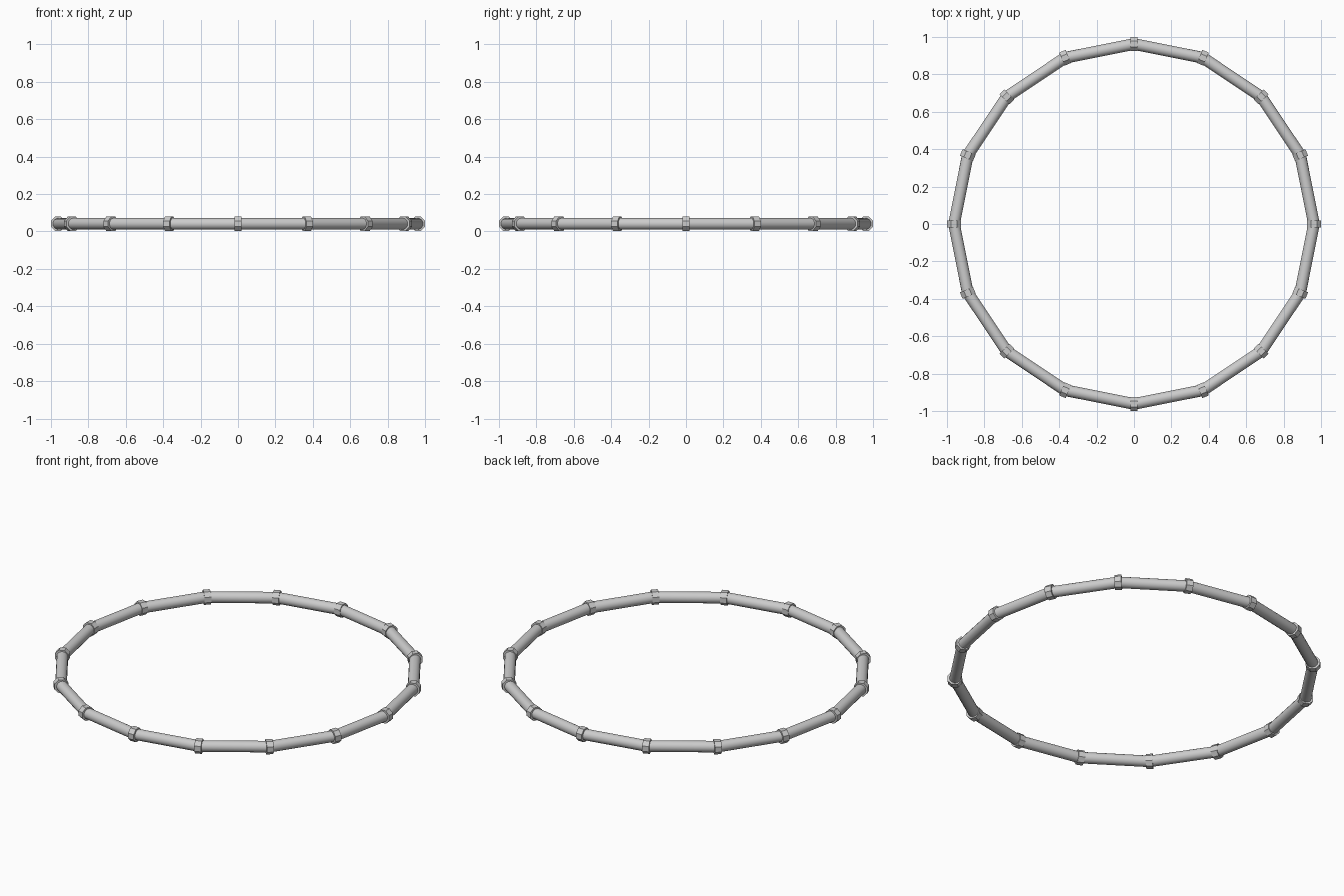
import bpy, math
from mathutils import Vector

if "Cube" in bpy.data.objects:
    bpy.data.objects.remove(bpy.data.objects["Cube"])

N = 16          # straight tubes around the ring
R = 0.962       # radius to the joints
Z = 0.041       # height of the tube centre


def rod(name, centre, direction, radius, length, sides, smooth, turn=0.0):
    bpy.ops.mesh.primitive_cylinder_add(vertices=sides, radius=radius, depth=length)
    ob = bpy.context.object
    ob.name = name
    ang = math.atan2(direction.y, direction.x)
    for v in ob.data.vertices:
        x, y, z = v.co
        c, s = math.cos(turn), math.sin(turn)
        v.co = (z, x * c - y * s, x * s + y * c)   # lay the axis along x
    ob.location = centre
    ob.rotation_euler = (0, 0, ang)
    if smooth:
        bpy.ops.object.shade_smooth_by_angle(angle=math.radians(50))
    return ob


joints = [Vector((R * math.cos(2 * math.pi * i / N), R * math.sin(2 * math.pi * i / N), Z))
          for i in range(N)]

for i, p in enumerate(joints):
    q = joints[(i + 1) % N]
    # straight tube between two joints
    rod(f"ring_tube_{i + 1}", (p + q) / 2, q - p, 0.031, (q - p).length + 0.006, 16, True)
    # faceted collar over the joint
    tangent = Vector((-p.y, p.x, 0))
    rod(f"joint_collar_{i + 1}", p, tangent, 0.041, 0.037, 8, False, math.pi / 8)
